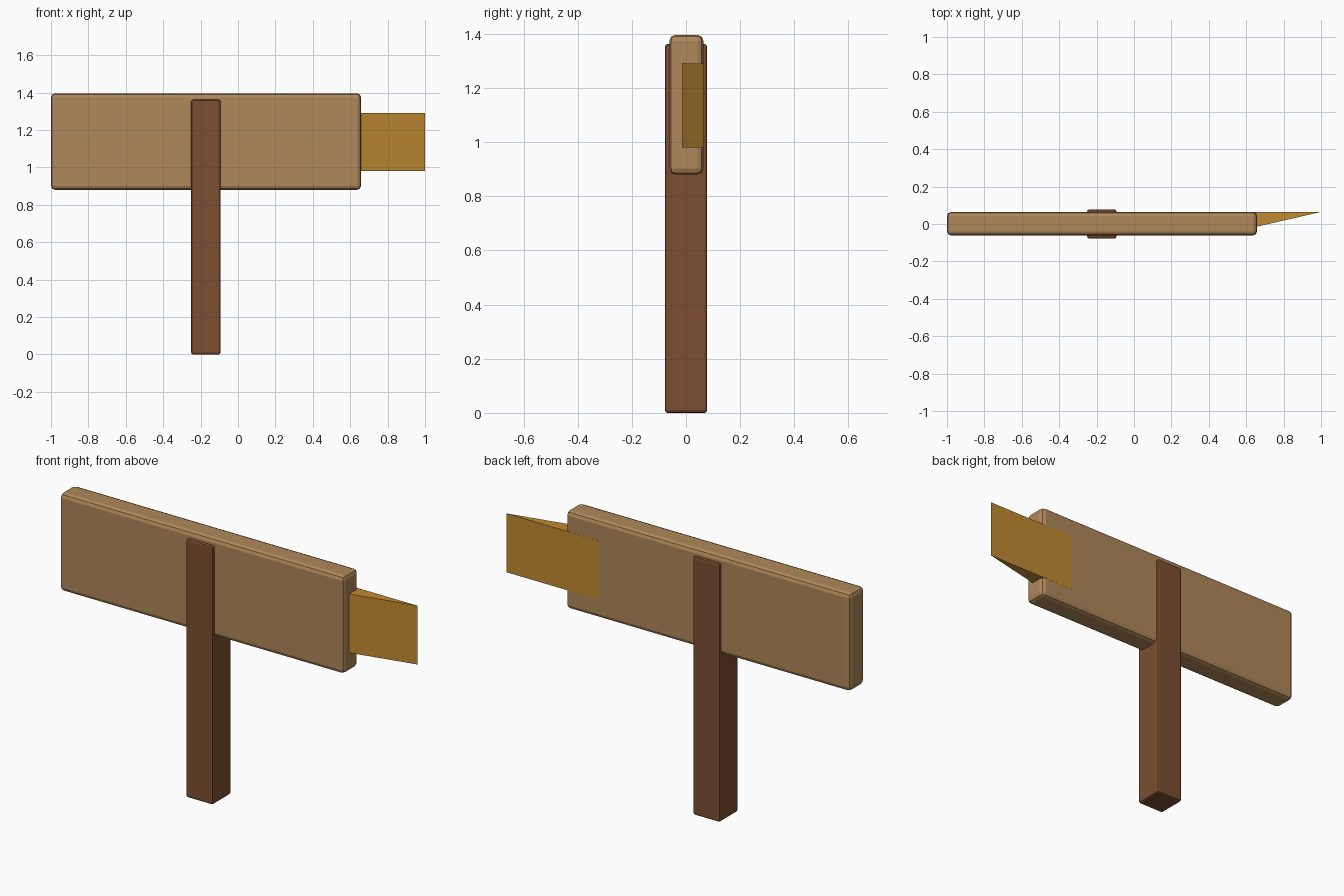
import bpy, bmesh

if "Cube" in bpy.data.objects:
    bpy.data.objects.remove(bpy.data.objects["Cube"])


def colour(obj, name, rgb):
    mat = bpy.data.materials.new(name)
    mat.diffuse_color = (*rgb, 1)
    mat.use_nodes = True
    mat.node_tree.nodes["Principled BSDF"].inputs["Base Color"].default_value = mat.diffuse_color
    obj.data.materials.append(mat)


def bevelled_box(name, lo, hi, width, segments):
    size = [b - a for a, b in zip(lo, hi)]
    centre = [(a + b) / 2 for a, b in zip(lo, hi)]
    bpy.ops.mesh.primitive_cube_add(size=1, location=centre)
    obj = bpy.context.object
    obj.name = name
    obj.scale = size
    bpy.ops.object.transform_apply(location=False, rotation=False, scale=True)
    mod = obj.modifiers.new("rounded_edges", 'BEVEL')
    mod.width = width
    mod.segments = segments
    return obj


def prism(name, profile, z0, z1):
    bm = bmesh.new()
    base = bm.faces.new([bm.verts.new((x, y, z0)) for x, y in profile])
    top = bmesh.ops.extrude_face_region(bm, geom=[base])["geom"]
    bmesh.ops.translate(bm, vec=(0, 0, z1 - z0),
                        verts=[v for v in top if isinstance(v, bmesh.types.BMVert)])
    bmesh.ops.recalc_face_normals(bm, faces=bm.faces)
    mesh = bpy.data.meshes.new(name)
    bm.to_mesh(mesh)
    bm.free()
    obj = bpy.data.objects.new(name, mesh)
    bpy.context.collection.objects.link(obj)
    return obj


# Upright post
post = bevelled_box("post", (-0.25, -0.078, 0), (-0.094, 0.078, 1.362), 0.01, 2)
colour(post, "dark_wood", (0.2, 0.076, 0.03))

# Sign board
board = bevelled_box("sign_board", (-1, -0.061, 0.88), (0.658, 0.064, 1.396), 0.022, 2)
colour(board, "light_wood", (0.43, 0.246, 0.102))

# Wedge-shaped pointer, its back flush with the board
tip = prism("pointer_tip", [(0.465, 0.0645), (0.465, -0.058), (1.0, 0.0645)], 0.98, 1.29)
colour(tip, "golden_wood", (0.527, 0.254, 0.032))
